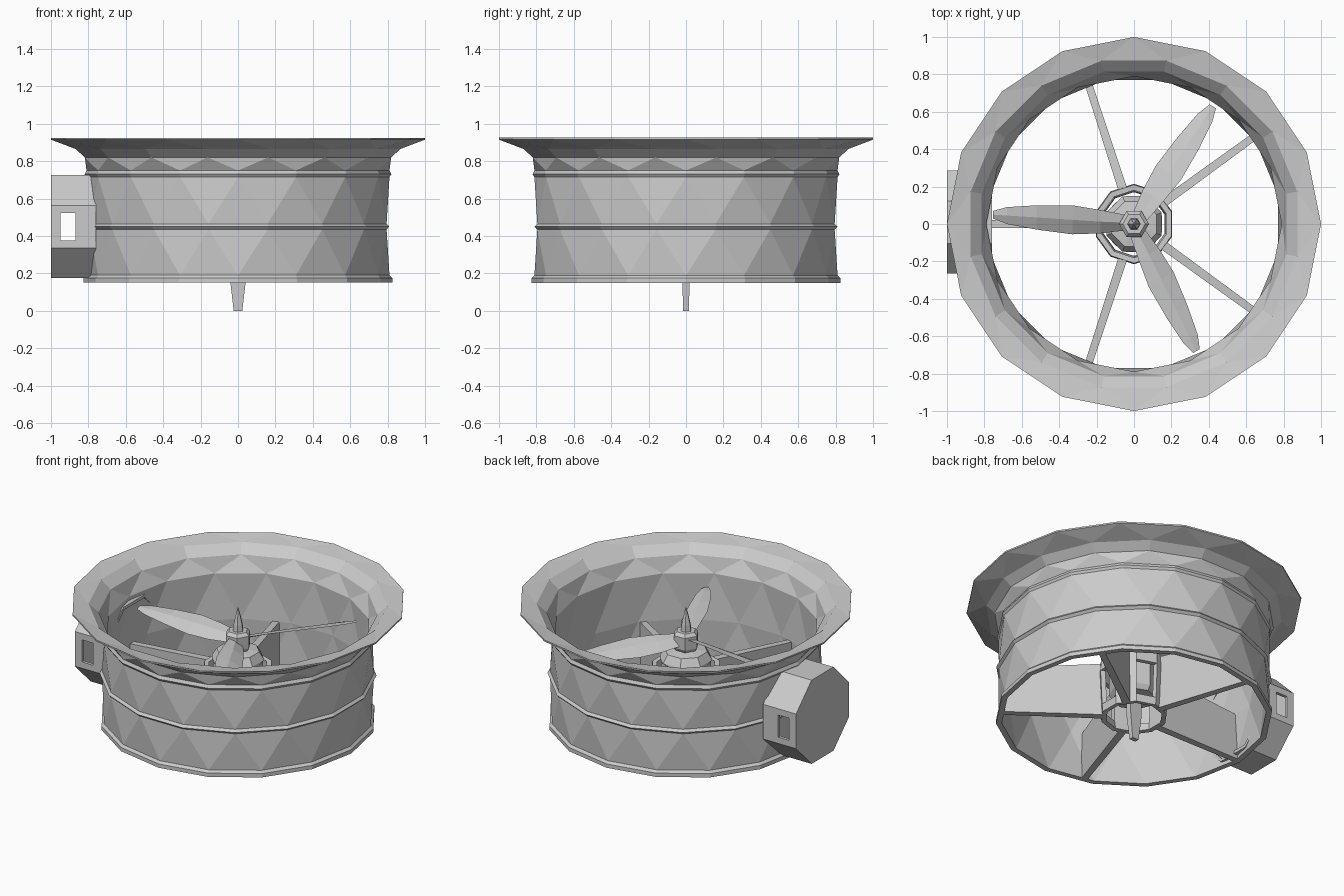
import bpy, bmesh
from math import pi, cos, sin
from mathutils import Matrix

if "Cube" in bpy.data.objects:
    bpy.data.objects.remove(bpy.data.objects["Cube"])

pale = bpy.data.materials.new("pale_plastic")
pale.diffuse_color = (0.84, 0.84, 0.81, 1)
pale.use_nodes = True
pale.node_tree.nodes["Principled BSDF"].inputs["Base Color"].default_value = pale.diffuse_color


def finish(name, bm, mat=None, thickness=0):
    bmesh.ops.recalc_face_normals(bm, faces=bm.faces[:])
    me = bpy.data.meshes.new(name)
    bm.to_mesh(me)
    bm.free()
    ob = bpy.data.objects.new(name, me)
    bpy.context.collection.objects.link(ob)
    if mat:
        me.materials.append(mat)
    if thickness:
        mod = ob.modifiers.new("wall", 'SOLIDIFY')
        mod.thickness = thickness
        mod.offset = -1
    return ob


def lathe(name, rows, n, mat=None, closed=False, phase=0.0):
    """Rows of (radius, z, half_turn); half-step rows give triangle facets."""
    bm = bmesh.new()
    rings = []
    for r, z, h in rows:
        rings.append([bm.verts.new((r * cos(2 * pi * (i + h / 2 + phase) / n),
                                    r * sin(2 * pi * (i + h / 2 + phase) / n), z))
                      for i in range(n)])
    count = len(rows)
    for k in range(count if closed else count - 1):
        k2 = (k + 1) % count
        a, b, ha, hb = rings[k], rings[k2], rows[k][2], rows[k2][2]
        for i in range(n):
            j = (i + 1) % n
            if ha == hb:
                bm.faces.new((a[i], a[j], b[j], b[i]))
            elif hb > ha:
                bm.faces.new((a[i], a[j], b[i]))
                bm.faces.new((a[j], b[j], b[i]))
            else:
                bm.faces.new((a[i], b[j], b[i]))
                bm.faces.new((a[i], a[j], b[j]))
    if not closed:
        bm.faces.new(rings[0])
        bm.faces.new(rings[-1])
    return finish(name, bm, mat)


def loft(name, sections, mat=None, turn=0.0):
    """Skin a list of equal-length point loops and cap both ends."""
    bm = bmesh.new()
    loops = [[bm.verts.new(p) for p in s] for s in sections]
    n = len(loops[0])
    for a, b in zip(loops, loops[1:]):
        for i in range(n):
            bm.faces.new((a[i], a[(i + 1) % n], b[(i + 1) % n], b[i]))
    bm.faces.new(loops[0])
    bm.faces.new(loops[-1])
    bm.transform(Matrix.Rotation(turn, 4, 'Z'))
    return finish(name, bm, mat)


# Duct: flange, two raised bands, flared lip, then the inner wall
lathe("duct", [
    (0.825, 0.15, 0), (0.825, 0.175, 0), (0.81, 0.19, 0),
    (0.81, 0.435, 1), (0.825, 0.45, 1), (0.81, 0.465, 1),
    (0.81, 0.715, 0), (0.82, 0.73, 0), (0.81, 0.75, 0),
    (0.835, 0.82, 1), (0.885, 0.865, 1), (1.0, 0.915, 0),
    (1.0, 0.925, 0), (0.89, 0.905, 1), (0.83, 0.85, 1), (0.79, 0.75, 0),
    (0.785, 0.45, 1), (0.79, 0.15, 0)], 16, closed=True)

# Hub cage: ten-sided sleeve with a window between each pair of vanes
bm = bmesh.new()
rings = [[bm.verts.new((r * cos(pi * (i + 0.5) / 5), r * sin(pi * (i + 0.5) / 5), z))
          for i in range(10)]
         for r, z in ((0.2, 0.15), (0.205, 0.2), (0.215, 0.43), (0.21, 0.51))]
for k in range(3):
    for i in range(10):
        if k == 1 and i % 2 == 1:
            continue
        j = (i + 1) % 10
        bm.faces.new((rings[k][i], rings[k][j], rings[k + 1][j], rings[k + 1][i]))
finish("hub_cage", bm, thickness=0.03)

# Five stator vanes from hub to duct
for k in range(5):
    loft("stator_vane", [[(x, -w, 0.15), (x, w, 0.15), (x, w, top), (x, -w, top)]
                         for x, w, top in ((0.18, 0.024, 0.50), (0.79, 0.02, 0.45))],
         turn=pi / 5 + k * 2 * pi / 5)

# Motor, propeller nut and spike
lathe("motor", [(0.13, 0.28, 0), (0.15, 0.31, 0), (0.15, 0.54, 0),
                (0.16, 0.56, 1), (0.13, 0.61, 1), (0.06, 0.62, 1)], 8, pale)
lathe("propeller_hub", [(0.06, 0.61, 0), (0.08, 0.64, 0), (0.08, 0.72, 0),
                        (0.06, 0.74, 0)], 6, pale)
lathe("spinner_spike", [(0.035, 0.735, 0), (0.03, 0.78, 0), (0.004, 0.885, 0)], 6)

# Three twisted blades: radius, leading y, trailing y, pitch slope
stations = [(0.05, -0.05, 0.035, 0.55), (0.18, -0.075, 0.05, 0.5),
            (0.33, -0.1, 0.055, 0.42), (0.52, -0.1, 0.03, 0.33),
            (0.68, -0.09, 0.0, 0.26), (0.755, -0.07, -0.03, 0.22)]
for k in range(3):
    sections = []
    for x, y0, y1, s in stations:
        ym = (y0 + y1) / 2
        t = 0.018 - 0.015 * x
        z = 0.68 - 0.03 * x
        sections.append([(x, y0, z - s * y0), (x, ym, z - s * ym + t),
                         (x, y1, z - s * y1), (x, ym, z - s * ym)])
    loft("propeller_blade", sections, pale, pi / 3 + k * 2 * pi / 3)

# Tapered pin hanging below the motor
loft("bottom_pin", [[(-a, -b, z), (a, -b, z), (a, b, z), (-a, b, z)]
                    for a, b, z in ((0.023, 0.015, 0), (0.043, 0.02, 0.17),
                                    (0.043, 0.02, 0.32))], pale)

# Side pod: hollow octagonal can with a slot on its front and back faces
bm = bmesh.new()
outline = []
for i in range(8):
    a, b = pi * (i - 0.5) / 4, pi * (i + 0.5) / 4
    R = 0.275 / cos(pi / 8)
    for t in (0, 0.18, 0.82):
        outline.append((R * (cos(a) * (1 - t) + cos(b) * t),
                        R * (sin(a) * (1 - t) + sin(b) * t)))
rings = [[bm.verts.new((x, y + 0.01, z + 0.45)) for y, z in outline]
         for x in (-1.0, -0.95, -0.87, -0.76)]
for k in range(3):
    for i in range(24):
        if k == 1 and i in (1, 13):
            continue
        j = (i + 1) % 24
        bm.faces.new((rings[k][i], rings[k][j], rings[k + 1][j], rings[k + 1][i]))
bm.faces.new(rings[0])
finish("side_pod", bm, thickness=0.02)
